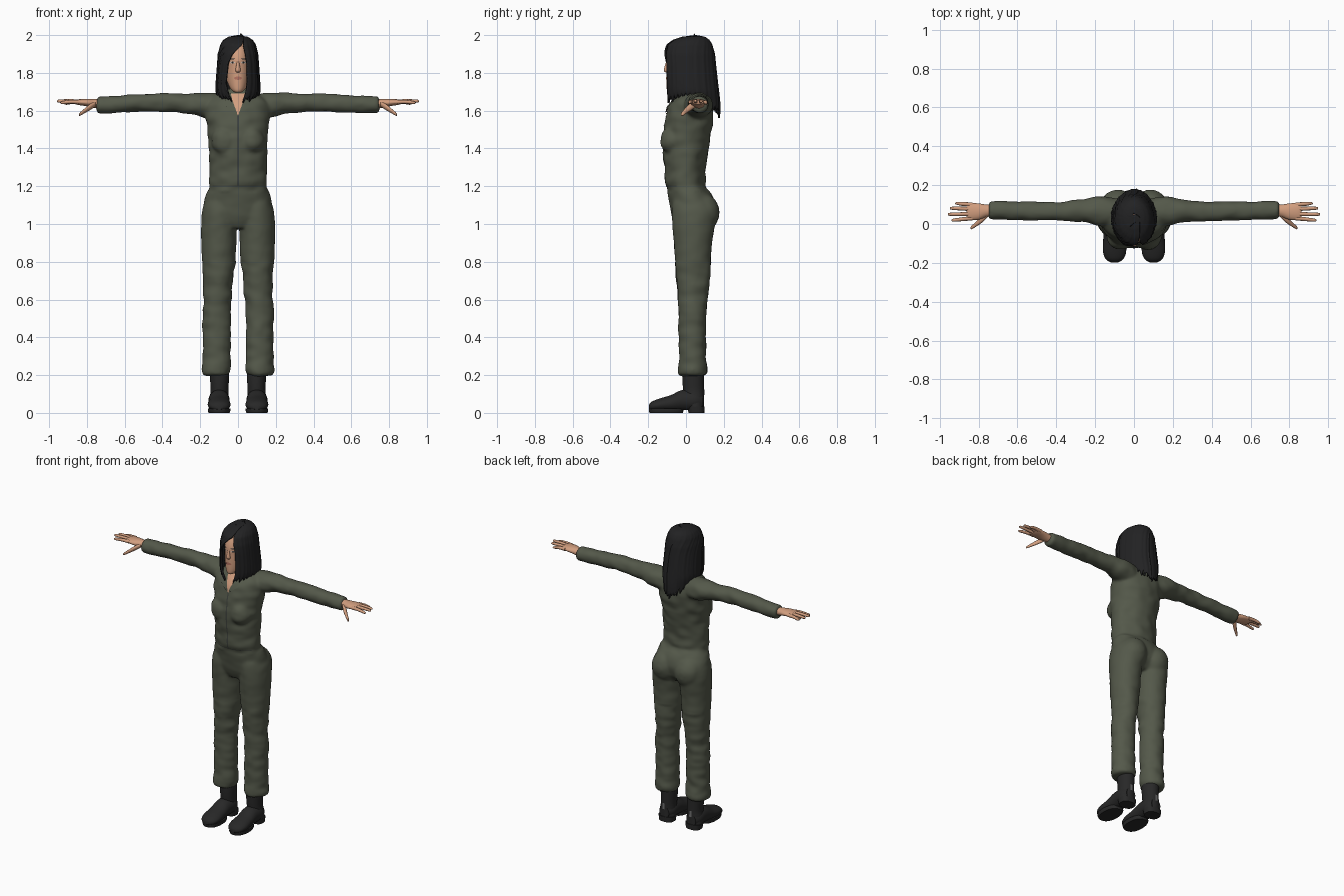
import bpy, bmesh, math, random
from mathutils import Vector, noise
from mathutils.bvhtree import BVHTree

random.seed(4)
cube = bpy.data.objects.get("Cube")
if cube:
    bpy.data.objects.remove(cube)


def material(name, r, g, b):
    m = bpy.data.materials.new(name)
    m.diffuse_color = (r, g, b, 1)
    m.use_nodes = True
    node = m.node_tree.nodes["Principled BSDF"]
    node.inputs["Base Color"].default_value = (r, g, b, 1)
    node.inputs["Roughness"].default_value = 0.8
    return m


OLIVE = material("olive cloth", .088, .098, .068)
SEAM = material("dark seam", .05, .056, .048)
SKIN = material("skin", .64, .34, .21)
LIPS = material("lips", .45, .17, .12)
HAIR = material("black hair", .016, .016, .017)
LEATHER = material("black leather", .021, .021, .021)
WHITE = material("eye white", .6, .55, .5)
GREY = material("grey tab", .16, .16, .16)


def catmull(a, b, c, d, t):
    return [.5 * (2 * q + (r - p) * t + (2 * p - 5 * q + 4 * r - s) * t * t
                  + (3 * q - p - 3 * r + s) * t ** 3) for p, q, r, s in zip(a, b, c, d)]


def loft(bm, axis, rows, side=1, seg=28, steps=4, power=1, floor=0):
    """Rows are (position on axis, centre a, centre b, radius a, radius b)."""
    dense = []
    for i in range(len(rows) - 1):
        quad = [rows[max(0, min(len(rows) - 1, i + k))] for k in (-1, 0, 1, 2)]
        dense += [catmull(*quad, k / steps) for k in range(steps)]
    dense.append(rows[-1])
    rings = []
    for t, ca, cb, ra, rb in dense:
        ring = []
        for k in range(seg):
            ang = math.tau * k / seg
            c, s = math.cos(ang), math.sin(ang)
            a = ca + ra * math.copysign(abs(c) ** power, c)
            b = cb + rb * math.copysign(abs(s) ** power, s)
            x, y, z = {"x": (t, a, b), "y": (a, t, b), "z": (a, b, t)}[axis]
            ring.append(bm.verts.new((x * side, y, max(z, floor))))
        rings.append(ring)
    for r0, r1 in zip(rings, rings[1:]):
        for k in range(seg):
            bm.faces.new((r0[k], r0[k - 1], r1[k - 1], r1[k]))
    bm.faces.new(rings[0])
    bm.faces.new(rings[-1][::-1])


def ball(bm, centre, size):
    verts = bmesh.ops.create_uvsphere(bm, u_segments=20, v_segments=12, radius=1)["verts"]
    for v in verts:
        v.co = Vector(centre) + v.co * Vector(size)


def finish(bm, name, mat, recalc=True, angle=45):
    if recalc:
        bmesh.ops.recalc_face_normals(bm, faces=bm.faces)
    mesh = bpy.data.meshes.new(name)
    bm.to_mesh(mesh)
    bm.free()
    mesh.materials.append(mat)
    ob = bpy.data.objects.new(name, mesh)
    bpy.context.collection.objects.link(ob)
    bpy.ops.object.select_all(action="DESELECT")
    ob.select_set(True)
    bpy.context.view_layer.objects.active = ob
    bpy.ops.object.shade_smooth_by_angle(angle=math.radians(angle))
    return ob


def decal(name, target, mat, rows, lift=.002, facing=1, cols=6):
    """Thin plate laid on a surface; rows are (z, x start, x end)."""
    tree = BVHTree.FromPolygons([v.co for v in target.data.vertices],
                                [p.vertices[:] for p in target.data.polygons])
    bm = bmesh.new()
    grid = []
    for z, x0, x1 in rows:
        line = []
        for k in range(cols + 1):
            x = x0 + (x1 - x0) * k / cols
            hit = tree.ray_cast(Vector((x, -facing, z)), Vector((0, facing, 0)))[0]
            y = hit.y if hit else 0
            line.append(bm.verts.new((x, y - facing * lift, z)))
        grid.append(line)
    for r0, r1 in zip(grid, grid[1:]):
        for k in range(cols):
            bm.faces.new((r0[k], r1[k], r1[k + 1], r0[k + 1]) if facing * (x1 - x0) >= 0
                         else (r0[k], r0[k + 1], r1[k + 1], r1[k]))
    return finish(bm, name, mat, recalc=False)


def oval(z, x, rz, rx, n=6):
    return [(z + rz * math.cos(math.pi * k / n), x - rx * math.sin(math.pi * k / n) - .0001,
             x + rx * math.sin(math.pi * k / n) + .0001) for k in range(n + 1)]


# Boiler suit: torso, legs and sleeves fused into one cloth surface
bm = bmesh.new()
loft(bm, "z", [(.98, 0, .03, .09, .075), (1.03, 0, .035, .165, .105), (1.1, 0, .035, .178, .118),
               (1.16, 0, .018, .165, .112), (1.2, 0, 0, .148, .1), (1.23, 0, -.004, .15, .104),
               (1.32, 0, -.005, .15, .108), (1.42, 0, 0, .153, .122), (1.5, 0, .01, .16, .126),
               (1.58, 0, .02, .168, .122), (1.64, 0, .03, .165, .108), (1.68, 0, .035, .115, .083),
               (1.715, 0, .035, .06, .058)], seg=40)
for s in (1, -1):
    loft(bm, "z", [(.2, .117, .035, .066, .07), (.23, .116, .035, .074, .076),
                   (.28, .112, .034, .07, .07), (.4, .112, .033, .071, .069),
                   (.5, .115, .033, .072, .071), (.6, .109, .035, .071, .075),
                   (.7, .105, .037, .076, .084), (.8, .103, .038, .086, .092),
                   (.9, .102, .037, .09, .098), (.98, .101, .04, .092, .108),
                   (1.08, .095, .043, .09, .115), (1.15, .08, .03, .075, .09)], side=s)
    loft(bm, "x", [(.06, .06, 1.615, .06, .06), (.16, .066, 1.628, .075, .066),
                   (.25, .067, 1.638, .058, .053), (.4, .066, 1.643, .047, .046),
                   (.5, .067, 1.64, .047, .045), (.6, .07, 1.636, .045, .044),
                   (.72, .072, 1.633, .044, .044), (.745, .072, 1.633, .041, .041)], side=s)
    ball(bm, (s * .085, .085, 1.06), (.088, .09, .1))
    ball(bm, (s * .07, -.065, 1.44), (.068, .068, .075))
suit = finish(bm, "boiler_suit", OLIVE)
remesh = suit.modifiers.new("fuse", "REMESH")
remesh.mode, remesh.voxel_size, remesh.use_smooth_shade = "VOXEL", .009, True
soften = suit.modifiers.new("soften", "SMOOTH")
soften.factor, soften.iterations = .5, 8
depsgraph = bpy.context.evaluated_depsgraph_get()
cloth = bpy.data.meshes.new_from_object(suit.evaluated_get(depsgraph))
suit.modifiers.clear()
suit.data = cloth
if not cloth.materials:
    cloth.materials.append(OLIVE)
# Cloth folds
normals = [v.normal.copy() for v in cloth.vertices]
for v, nrm in zip(cloth.vertices, normals):
    folds = noise.noise(Vector((v.co.x * 14, v.co.y * 12, v.co.z * 20)))
    calm = .4 if .8 < v.co.z < 1.17 else 1
    v.co += nrm * (.003 + .007 * folds * calm)
cloth.polygons.foreach_set("use_smooth", [True] * len(cloth.polygons))

# Open collar and zip
decal("neck_opening", suit, SKIN, [(1.69, -.04, .04), (1.66, -.033, .033), (1.63, -.022, .022),
                                   (1.6, -.01, .01), (1.575, -.001, .001)], lift=.003)
for s, side in ((1, "left"), (-1, "right")):
    decal(side + "_collar", suit, OLIVE, [(z, *sorted((s * a, s * b))) for z, a, b in
          ((1.69, .038, .075), (1.655, .03, .07), (1.62, .017, .06), (1.59, .006, .02))], lift=.008)
decal("zip", suit, SEAM, [(1.575 - .0125 * k, -.004, .004) for k in range(31)], cols=2)
decal("waist_seam", suit, SEAM, [(1.203, -.135, .135), (1.198, -.135, .135)], cols=30)

# Head with nose and neck
bm = bmesh.new()
loft(bm, "z", [(1.695, 0, -.07, .012, .02), (1.705, 0, -.06, .03, .04), (1.73, 0, -.035, .048, .068),
               (1.78, 0, 0, .065, .103), (1.83, 0, .02, .072, .122), (1.88, 0, .025, .075, .125),
               (1.93, 0, .03, .07, .11), (1.965, 0, .035, .05, .08), (1.98, 0, .035, .02, .03)], seg=40)
loft(bm, "z", [(1.802, 0, -.098, .008, .008), (1.813, 0, -.103, .014, .014),
               (1.845, 0, -.1, .008, .01), (1.872, 0, -.09, .006, .008)], seg=16)
loft(bm, "z", [(1.6, 0, .03, .06, .06), (1.68, 0, .025, .047, .05), (1.78, 0, .02, .045, .05)])
head = finish(bm, "head", SKIN, angle=60)
for s, side in ((1, "left"), (-1, "right")):
    decal(side + "_eye", head, WHITE, oval(1.855, s * .029, .005, .013))
    decal(side + "_iris", head, HAIR, oval(1.855, s * .029, .0055, .006), lift=.004)
    decal(side + "_eyebrow", head, HAIR, oval(1.874, s * .031, .0025, .017), lift=.003)
decal("lips", head, LIPS, oval(1.772, 0, .009, .021), lift=.004)

# Hair: rows are (z, half width, front y, back y, parting right x, parting left x)
SHAPE = [(2.0, .004, .045, .055, .03, .03), (1.992, .05, -.02, .1, .03, .03),
         (1.975, .078, -.07, .125, .03, .03), (1.95, .095, -.105, .14, .022, .032),
         (1.9, .108, -.122, .154, -.03, .044), (1.85, .112, -.125, .16, -.055, .053),
         (1.75, .119, -.121, .172, -.067, .054), (1.7, .121, -.116, .178, -.058, .048),
         (1.65, .106, -.108, .183, -.035, .03), (1.54, .09, -.1, .186, -.03, .025)]


def hair_shape(z):
    for hi, lo in zip(SHAPE, SHAPE[1:]):
        if z >= lo[0]:
            t = (hi[0] - z) / (hi[0] - lo[0])
            return [p + (q - p) * t for p, q in zip(hi, lo)]
    return SHAPE[-1]


bm = bmesh.new()
COLS, ROWS = 96, 30
grid = []
for c in range(COLS + 1):
    u = c / COLS
    back = max(0, -math.cos(math.tau * u))
    tip = 1.635 + .02 * abs(math.sin(math.tau * u)) - .075 * back
    tip += (c % 3) * .014 + random.uniform(0, .02)
    groove = random.uniform(-.005, 0)
    line = []
    for r in range(ROWS + 1):
        s = r / ROWS
        z = 2 - (2 - tip) * s ** 1.6
        _, rx, front, rear, xr, xl = hair_shape(z)
        start = math.asin(max(-1, min(1, xl / rx)))
        end = math.tau + math.asin(max(-1, min(1, xr / rx)))
        ang = start + (end - start) * u
        k = groove * min(1, s * 2)
        line.append(bm.verts.new(((rx + k) * math.sin(ang),
                                  (front + rear) / 2 - ((rear - front) / 2 + k) * math.cos(ang), z)))
    grid.append(line)
for a, b in zip(grid, grid[1:]):
    for r in range(ROWS):
        bm.faces.new((a[r], a[r + 1], b[r + 1], b[r]))
hair = finish(bm, "hair", HAIR, recalc=False, angle=60)
thick = hair.modifiers.new("thickness", "SOLIDIFY")
thick.thickness, thick.offset = .012, -1

# Hands and boots on both sides
for s, side in ((1, "left"), (-1, "right")):
    bm = bmesh.new()
    loft(bm, "x", [(.72, .07, 1.634, .03, .026), (.76, .068, 1.638, .032, .024),
                   (.8, .064, 1.643, .042, .02), (.845, .064, 1.645, .044, .015),
                   (.862, .064, 1.645, .038, .01)], side=s, seg=20)
    for y0, y1, tip_x, dz in ((.1, .106, .92, -.006), (.077, .081, .948, .004),
                              (.052, .05, .958, .006), (.03, .02, .94, -.002)):
        loft(bm, "x", [(.83, y0, 1.645, .011, .011), (.88, (y0 + y1) / 2, 1.648 + dz / 2, .01, .01),
                       (tip_x - .012, y1, 1.645 + dz, .008, .008),
                       (tip_x, y1, 1.644 + dz, .003, .003)], side=s, seg=12)
    loft(bm, "x", [(.755, .05, 1.636, .016, .014), (.785, .022, 1.618, .017, .016),
                   (.815, -.003, 1.597, .012, .012), (.836, -.018, 1.582, .009, .009),
                   (.842, -.022, 1.577, .003, .003)], side=s, seg=12)
    finish(bm, side + "_hand", SKIN, angle=60)

    bm = bmesh.new()
    loft(bm, "z", [(.03, .1, .05, .055, .046), (.08, .1, .045, .05, .051), (.12, .098, .04, .047, .055),
                   (.18, .098, .038, .05, .057), (.25, .1, .038, .052, .058)], side=s)
    loft(bm, "y", [(.09, .1, .06, .035, .04), (.05, .1, .065, .055, .055), (-.02, .1, .065, .055, .056),
                   (-.08, .1, .05, .058, .044), (-.14, .1, .042, .06, .034),
                   (-.18, .1, .035, .046, .025), (-.197, .1, .03, .02, .012)], side=s, floor=.014)
    loft(bm, "z", [(0, .1, -.105, .055, .088), (.012, .1, -.105, .06, .092),
                   (.024, .1, -.105, .059, .091)], side=s, steps=1, power=.85)
    loft(bm, "z", [(0, .1, .055, .05, .042), (.035, .1, .053, .055, .045)], side=s, steps=1, power=.75)
    boot = finish(bm, side + "_boot", LEATHER)
    decal(side + "_heel_tab", boot, GREY, [(.125, s * .1 - .008, s * .1 + .008),
                                           (.085, s * .1 - .008, s * .1 + .008)], facing=-1, cols=2)
